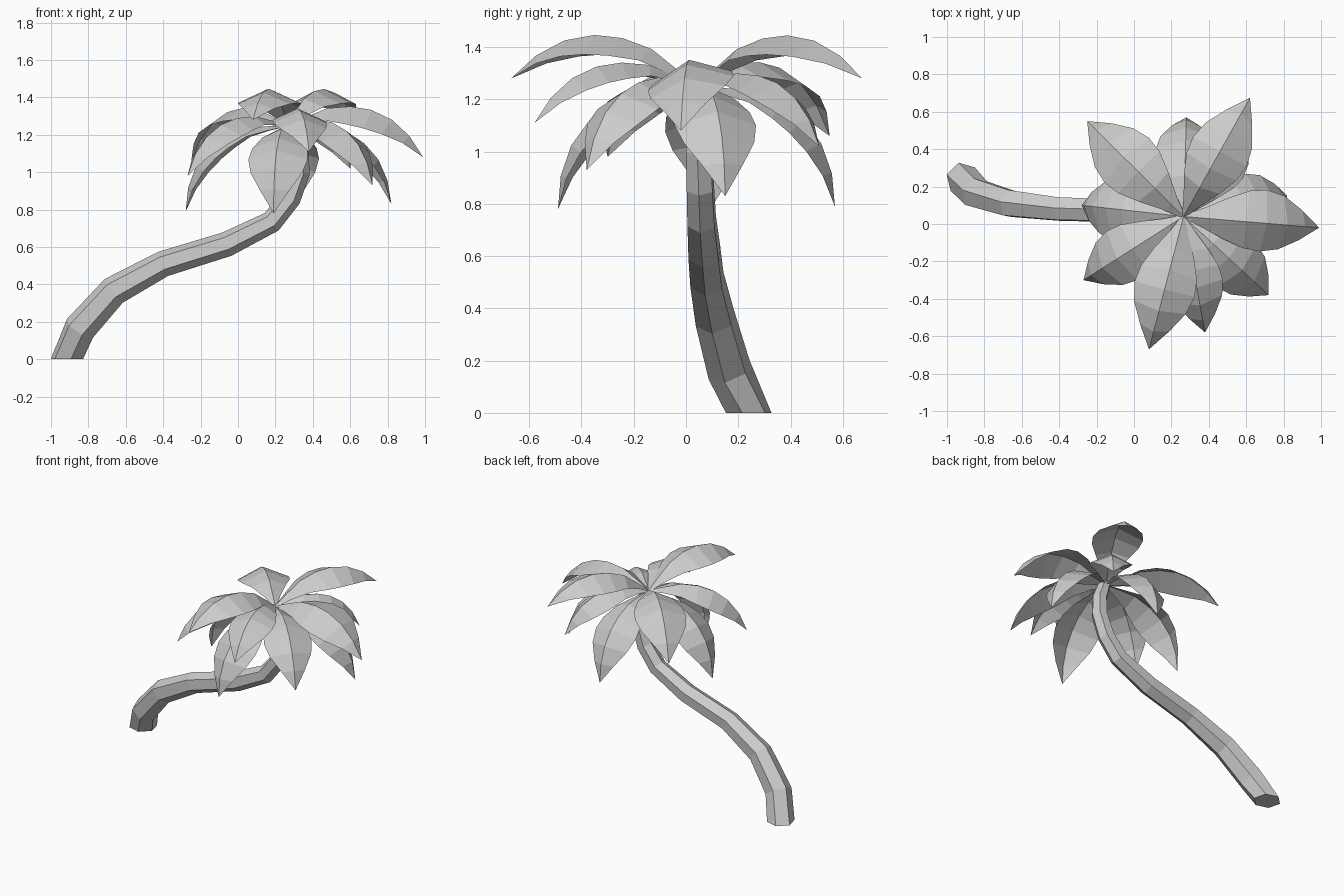
import bpy, bmesh, math
from mathutils import Vector, Matrix

cube = bpy.data.objects.get("Cube")
if cube:
    bpy.data.objects.remove(cube, do_unlink=True)

# One plain grey for the whole tree
grey = bpy.data.materials.new("plain_grey")
grey.use_nodes = True
grey.diffuse_color = (0.6, 0.6, 0.6, 1)
grey.node_tree.nodes["Principled BSDF"].inputs["Base Color"].default_value = (0.6, 0.6, 0.6, 1)


def finish(bm, name):
    mesh = bpy.data.meshes.new(name)
    bm.to_mesh(mesh)
    bm.free()
    mesh.materials.append(grey)
    obj = bpy.data.objects.new(name, mesh)
    bpy.context.collection.objects.link(obj)
    return obj


# Trunk: six-sided tube swept along a bent path, tapering upwards
def build_trunk():
    path = [Vector(p) for p in (
        (-0.915, 0.24, 0), (-0.845, 0.165, 0.165), (-0.665, 0.11, 0.365),
        (-0.4, 0.08, 0.51), (-0.06, 0.07, 0.615), (0.18, 0.06, 0.735),
        (0.28, 0.055, 0.86), (0.33, 0.05, 1.0), (0.325, 0.045, 1.13), (0.28, 0.04, 1.25))]
    radii = [0.09, 0.087, 0.08, 0.07, 0.067, 0.06, 0.057, 0.055, 0.05, 0.04]
    bm = bmesh.new()
    frame = Matrix.Identity(3)
    tangent = Vector((0, 0, 1))
    rings = []
    for i, (point, radius) in enumerate(zip(path, radii)):
        if i:
            after = path[min(i + 1, len(path) - 1)]
            new = ((point - path[i - 1]).normalized() + (after - point).normalized()).normalized()
            frame = tangent.rotation_difference(new).to_matrix() @ frame
            tangent = new
        ring = []
        for k in range(6):
            a = math.radians(44 + 60 * k)
            offset = frame @ Vector((math.cos(a), math.sin(a), 0))
            ring.append(bm.verts.new(point + offset * radius))
        rings.append(ring)
    for low, high in zip(rings, rings[1:]):
        for k in range(6):
            n = (k + 1) % 6
            bm.faces.new((low[k], low[n], high[n], high[k]))
    bm.faces.new(rings[0][::-1])
    bm.faces.new(rings[-1])
    finish(bm, "trunk")


# Frond: arched ridge with two sloping halves; rows are distance, height, half width
PROFILE = [(0, 0, 0.015), (0.11, 0.085, 0.07), (0.25, 0.185, 0.15), (0.41, 0.235, 0.21),
           (0.56, 0.245, 0.225), (0.72, 0.21, 0.195), (0.87, 0.125, 0.11), (1, 0, 0)]
CROWN = Vector((0.265, 0.04, 1.25))


def build_frond(name, tip, roll=0):
    along = Vector(tip) - CROWN
    size = along.length
    along.normalize()
    side = Vector((0, 0, 1)).cross(along).normalized()
    up = along.cross(side)
    turn = Matrix.Rotation(math.radians(roll), 3, along)
    bm = bmesh.new()
    rows = []
    for i, (t, h, w) in enumerate(PROFILE):
        # The halves fall away at right angles to the ridge
        a, b = PROFILE[max(i - 1, 0)], PROFILE[min(i + 1, len(PROFILE) - 1)]
        slope = (along * (b[0] - a[0]) + up * (b[1] - a[1])).normalized()
        down = side.cross(slope)
        ridge = CROWN + (along * t + up * h) * size
        if w == 0:
            rows.append([bm.verts.new(ridge)] * 3)
            continue
        rows.append([bm.verts.new(ridge + turn @ (side * s * w + down * abs(s) * w * 0.45) * size)
                     for s in (-1, 0, 1)])
    for near, far in zip(rows, rows[1:]):
        for k in (0, 1):
            corners = list(dict.fromkeys((near[k], far[k], far[k + 1], near[k + 1])))
            bm.faces.new(corners)
    bmesh.ops.recalc_face_normals(bm, faces=bm.faces)
    bm.normal_update()
    if sum(f.normal.z for f in bm.faces) < 0:
        bmesh.ops.reverse_faces(bm, faces=bm.faces)
    finish(bm, name)


build_trunk()

# Upper, middle and lower fronds, each placed by its tip
TIERS = {
    "upper": [(0.99, -0.02, 1.08), (0.62, 0.675, 1.28), (-0.25, 0.55, 1.06), (0.08, -0.67, 1.28)],
    "middle": [(-0.27, -0.3, 0.98), (0.38, -0.58, 1.11), (0.72, -0.38, 0.93), (0.6, 0.51, 1.02)],
    "lower": [(-0.28, 0.1, 0.79), (0.82, 0.15, 0.83), (0.28, 0.57, 0.79), (0.19, -0.49, 0.78)],
}
for tier, tips in TIERS.items():
    for i, tip in enumerate(tips):
        build_frond(f"{tier}_frond_{i + 1}", tip, roll=10 if tier == "upper" and i == 0 else 0)
